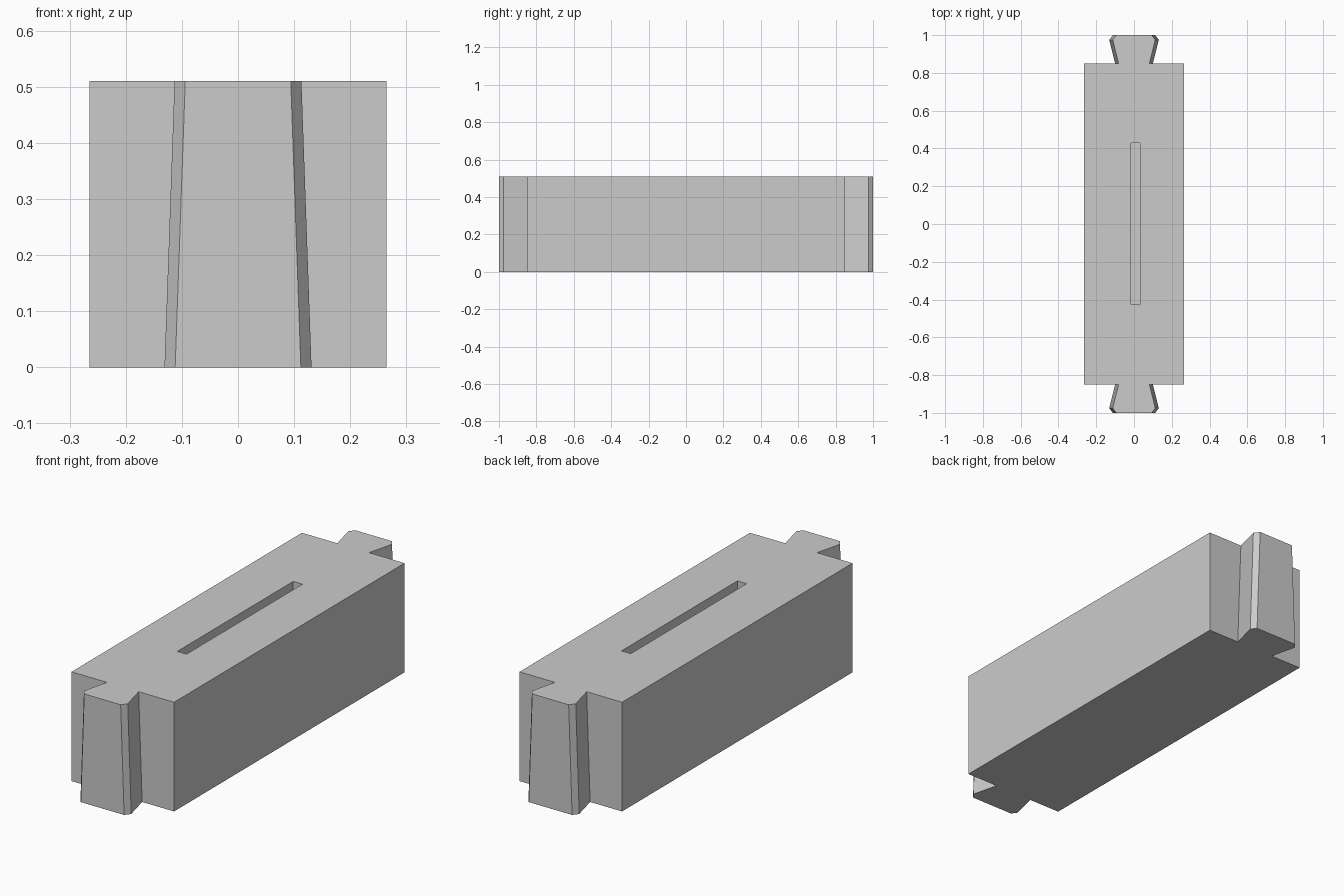
import bpy
import bmesh

HALF_W, BODY_Y, END_Y, HEIGHT = 0.265, 0.85, 1.0, 0.51
CHAMFER_Y = 0.975
TAPER = 0.018          # dovetails are wider at the bottom

cube = bpy.data.objects.get("Cube")
if cube:
    bpy.data.objects.remove(cube, do_unlink=True)

grey = bpy.data.materials.new("plain grey")
grey.use_nodes = True
colour = (0.6, 0.6, 0.6, 1.0)
grey.diffuse_color = colour
grey.node_tree.nodes["Principled BSDF"].inputs["Base Color"].default_value = colour


def loft(name, lower, upper, z0, z1):
    """Solid between two matching outlines."""
    bm = bmesh.new()
    a = [bm.verts.new((x, y, z0)) for x, y in lower]
    b = [bm.verts.new((x, y, z1)) for x, y in upper]
    bm.faces.new(a[::-1])
    bm.faces.new(b)
    n = len(a)
    for i in range(n):
        j = (i + 1) % n
        bm.faces.new((a[i], a[j], b[j], b[i]))
    bmesh.ops.recalc_face_normals(bm, faces=bm.faces)
    mesh = bpy.data.meshes.new(name)
    bm.to_mesh(mesh)
    bm.free()
    mesh.materials.append(grey)
    obj = bpy.data.objects.new(name, mesh)
    bpy.context.collection.objects.link(obj)
    return obj


def outline(extra):
    """Block outline with a chamfered dovetail at each end."""
    quarter = [(HALF_W, BODY_Y), (0.082 + extra, BODY_Y),
               (0.113 + extra, CHAMFER_Y), (0.094 + extra, END_Y)]
    back = quarter + [(-x, y) for x, y in reversed(quarter)]
    return back + [(-x, -y) for x, y in back]


# Block with a dovetail tongue at both ends
block = loft("dovetail_block", outline(TAPER), outline(0), 0, HEIGHT)

# Narrow blind slot in the top
slot = [(-0.016, -0.425), (0.032, -0.425), (0.032, 0.43), (-0.016, 0.43)]
cutter = loft("slot_cutter", slot, slot, HEIGHT - 0.2, HEIGHT + 0.1)
cutter.hide_render = True
cutter.display_type = 'WIRE'

cut = block.modifiers.new("slot", 'BOOLEAN')
cut.operation = 'DIFFERENCE'
cut.solver = 'EXACT'
cut.object = cutter

# Bake the cut and drop the helper
bpy.context.view_layer.objects.active = block
block.select_set(True)
bpy.ops.object.modifier_apply(modifier=cut.name)
bpy.data.objects.remove(cutter, do_unlink=True)
